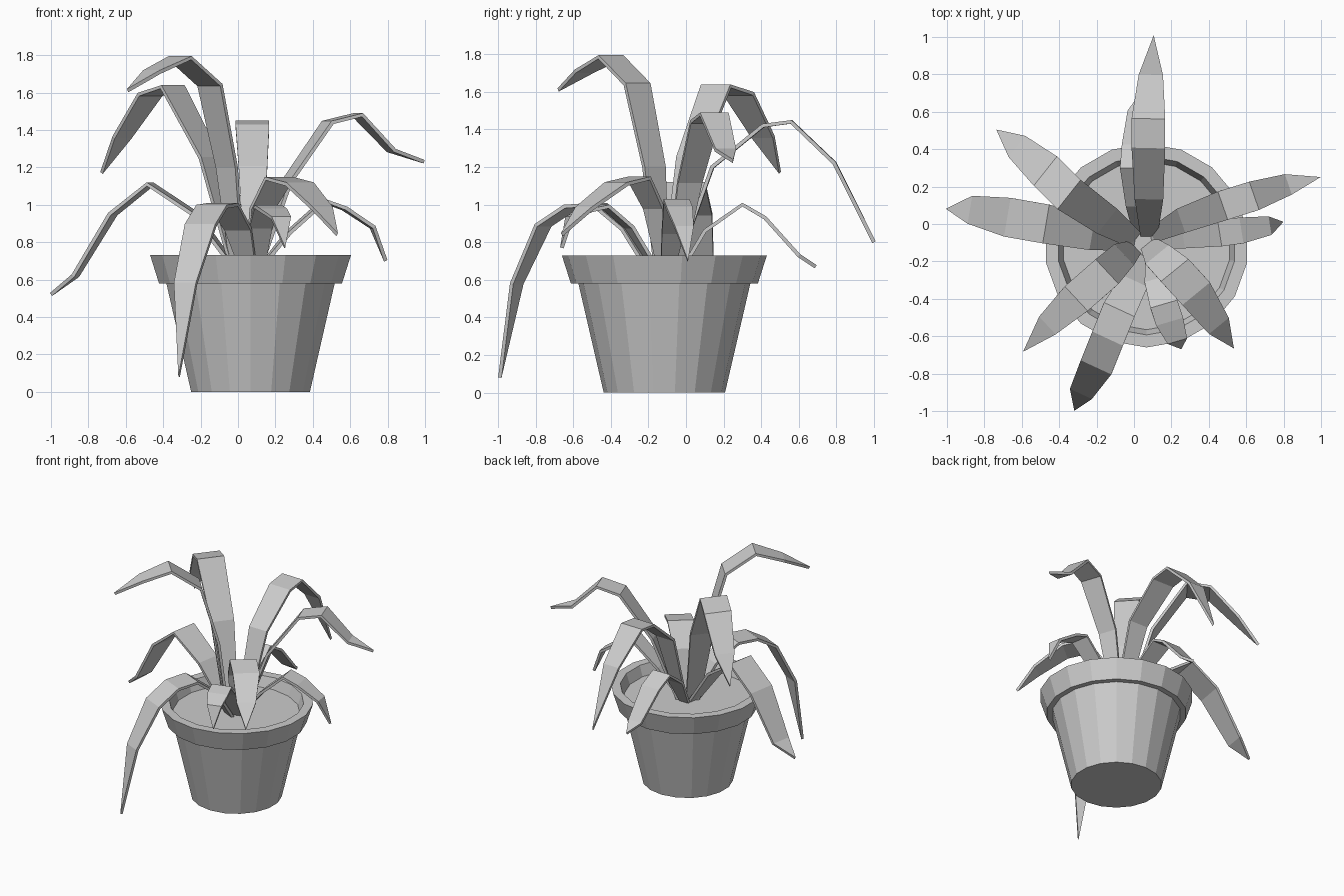
import bpy, math
from mathutils import Vector

CX, CY, SIDES = 0.067, -0.115, 18


def add_mesh(name, verts, faces):
    me = bpy.data.meshes.new(name)
    me.from_pydata(verts, [], faces)
    ob = bpy.data.objects.new(name, me)
    bpy.context.collection.objects.link(ob)
    return ob


def lathe(name, profile, cap_first=False, cap_last=False):
    verts, faces = [], []
    for r, z in profile:
        for i in range(SIDES):
            a = math.pi / 2 + i * math.tau / SIDES
            verts.append((CX + r * math.cos(a), CY + r * math.sin(a), z))
    for k in range(len(profile) - 1):
        for i in range(SIDES):
            j = (i + 1) % SIDES
            faces.append((k * SIDES + i, k * SIDES + j,
                          (k + 1) * SIDES + j, (k + 1) * SIDES + i))
    if cap_first:
        faces.append(tuple(reversed(range(SIDES))))
    if cap_last:
        n = (len(profile) - 1) * SIDES
        faces.append(tuple(range(n, n + SIDES)))
    return add_mesh(name, verts, faces)


def leaf(name, width, path):
    # Flat tapering strip along the path, thickened slightly
    pts = [Vector(p) for p in path]
    d = pts[-1] - pts[0]
    side = Vector((-d.y, d.x, 0)).normalized()
    n = len(pts) - 1
    verts, faces = [], []
    for i, p in enumerate(pts[:-1]):
        f = 0.5 if i == 0 else 0.85 if i == 1 else 0.72 if i == n - 1 else 1.0
        verts += [p + side * width * f / 2, p - side * width * f / 2]
    verts.append(pts[-1])
    for i in range(n - 1):
        faces.append((2 * i, 2 * i + 1, 2 * i + 3, 2 * i + 2))
    faces.append((2 * n - 2, 2 * n - 1, 2 * n))
    ob = add_mesh(name, verts, faces)
    mod = ob.modifiers.new("thickness", "SOLIDIFY")
    mod.thickness = 0.02
    mod.offset = 0
    return ob


# Pot with overhanging rim, and soil
lathe("pot", [(0.3225, 0), (0.457, 0.58), (0.497, 0.58), (0.545, 0.73),
              (0.478, 0.73), (0.45, 0.645)], cap_first=True)
lathe("soil", [(0.45, 0.65)], cap_last=True)

# Leaves
leaf("leaf_back_long", 0.18, [
    (0.08, -0.06, 0.64), (0.08, 0.14, 1.2), (0.077, 0.41, 1.42),
    (0.077, 0.56, 1.44), (0.09, 0.79, 1.22), (0.105, 1.0, 0.8)])
leaf("leaf_back_short", 0.15, [
    (0.03, -0.03, 0.64), (0.02, 0.1, 0.86), (0.0, 0.3, 1.0),
    (0.01, 0.42, 0.93), (0.02, 0.6, 0.73), (0.03, 0.69, 0.67)])
leaf("leaf_right_upper", 0.16, [
    (0.1, -0.06, 0.64), (0.26, 0.02, 1.12), (0.48, 0.1, 1.44),
    (0.64, 0.15, 1.48), (0.82, 0.21, 1.29), (0.995, 0.25, 1.23)])
leaf("leaf_right_lower", 0.14, [
    (0.1, -0.1, 0.64), (0.27, -0.07, 0.85), (0.46, -0.05, 1.02),
    (0.57, -0.035, 0.98), (0.72, -0.01, 0.88), (0.79, 0.01, 0.7)])
leaf("leaf_back_left", 0.2, [
    (0.0, -0.08, 0.64), (-0.15, 0.02, 1.25), (-0.35, 0.16, 1.63),
    (-0.47, 0.28, 1.59), (-0.62, 0.41, 1.36), (-0.73, 0.5, 1.17)])
leaf("leaf_left", 0.21, [
    (0.0, -0.09, 0.64), (-0.23, -0.05, 0.95), (-0.47, 0.0, 1.11),
    (-0.67, 0.035, 0.95), (-0.87, 0.075, 0.62), (-1.0, 0.08, 0.52)])
leaf("leaf_front_left_tall", 0.18, [
    (0.0, -0.13, 0.64), (-0.06, -0.17, 1.2), (-0.15, -0.26, 1.64),
    (-0.31, -0.4, 1.785), (-0.46, -0.54, 1.71), (-0.59, -0.68, 1.61)])
leaf("leaf_front_long", 0.18, [
    (0.06, -0.18, 0.64), (0.0, -0.31, 0.87), (-0.08, -0.46, 1.0),
    (-0.14, -0.61, 0.99), (-0.2, -0.76, 0.89), (-0.28, -0.9, 0.58),
    (-0.315, -0.99, 0.08)])
leaf("leaf_front_right", 0.19, [
    (0.08, -0.11, 0.64), (0.13, -0.17, 0.98), (0.22, -0.25, 1.14),
    (0.33, -0.37, 1.11), (0.45, -0.54, 0.98), (0.53, -0.66, 0.84)])
leaf("leaf_front_short", 0.15, [
    (0.1, -0.15, 0.64), (0.12, -0.3, 0.88), (0.16, -0.43, 0.99),
    (0.19, -0.52, 0.97), (0.23, -0.62, 0.93), (0.25, -0.66, 0.77)])
